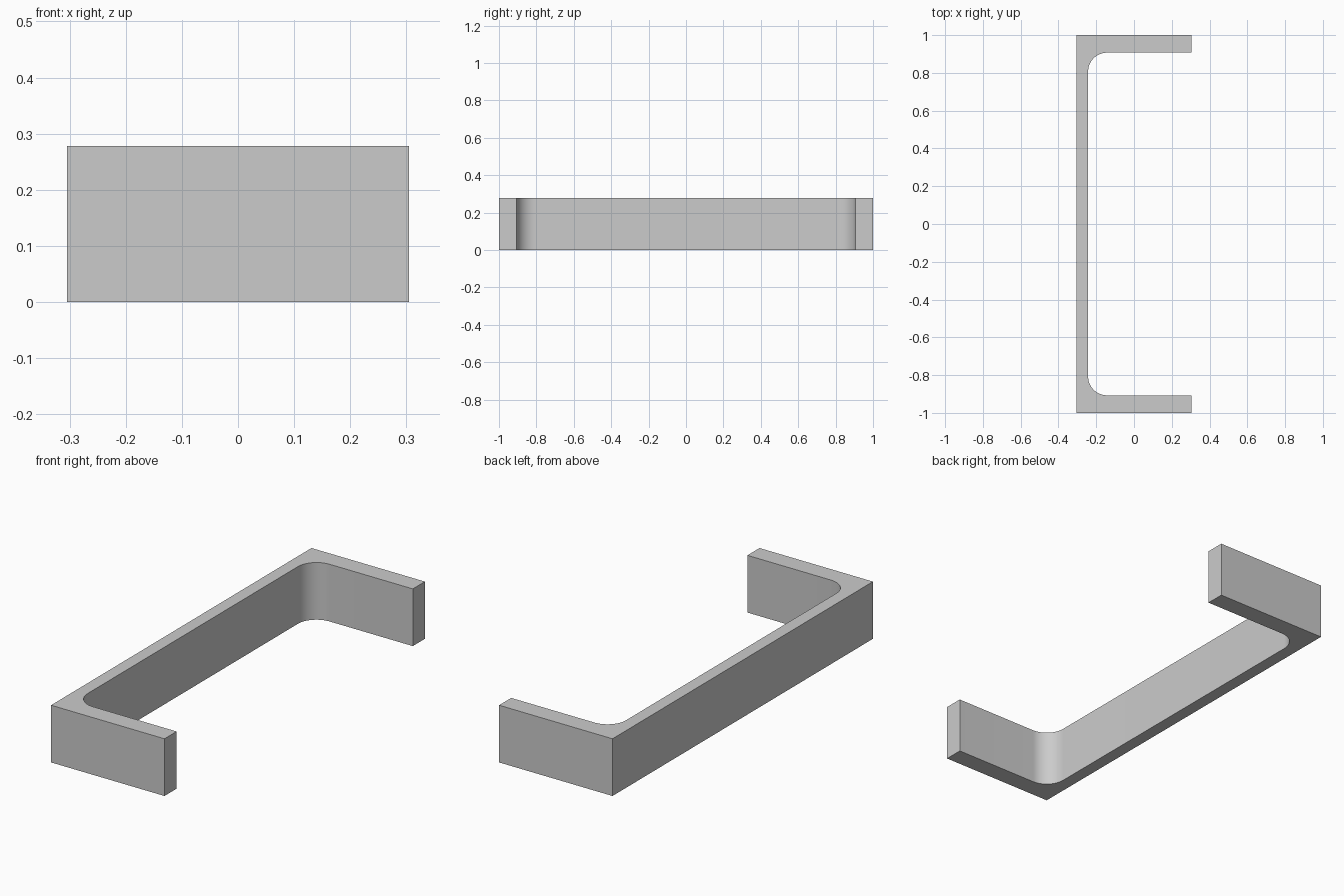
import bpy, bmesh
from math import sin, cos, pi

cube = bpy.data.objects.get("Cube")
if cube:
    bpy.data.objects.remove(cube, do_unlink=True)

HALF_X, HALF_Y, HEIGHT = 0.305, 1.0, 0.278
INNER_X, INNER_Y, RADIUS, STEPS = -0.243, 0.907, 0.1, 16

# Plain grey material
grey = bpy.data.materials.new("grey")
grey.use_nodes = True
colour = (0.6, 0.6, 0.6, 1)
grey.diffuse_color = colour
grey.node_tree.nodes["Principled BSDF"].inputs["Base Color"].default_value = colour

# Half outline of the handle: arm end, then the rounded inner corner
inner = [(HALF_X, INNER_Y)]
for i in range(STEPS + 1):
    a = pi / 2 * (1 + i / STEPS)
    inner.append((INNER_X + RADIUS + RADIUS * cos(a),
                  INNER_Y - RADIUS + RADIUS * sin(a)))
half = [(-HALF_X, HALF_Y), (HALF_X, HALF_Y)] + inner
outline = half + [(x, -y) for x, y in reversed(half)]

# Extrude the mirrored outline upwards
bm = bmesh.new()
base = bm.faces.new([bm.verts.new((x, y, 0)) for x, y in outline])
top = bmesh.ops.extrude_face_region(bm, geom=[base], use_keep_orig=True)["geom"]
bmesh.ops.translate(bm, vec=(0, 0, HEIGHT),
                    verts=[v for v in top if isinstance(v, bmesh.types.BMVert)])
bmesh.ops.recalc_face_normals(bm, faces=bm.faces)
mesh = bpy.data.meshes.new("pull_handle")
bm.to_mesh(mesh)
bm.free()
mesh.materials.append(grey)

handle = bpy.data.objects.new("pull_handle", mesh)
bpy.context.collection.objects.link(handle)

# Smooth the rounded corners, keep the square edges sharp
bpy.ops.object.select_all(action="DESELECT")
handle.select_set(True)
bpy.context.view_layer.objects.active = handle
bpy.ops.object.shade_smooth_by_angle(angle=pi / 6)
